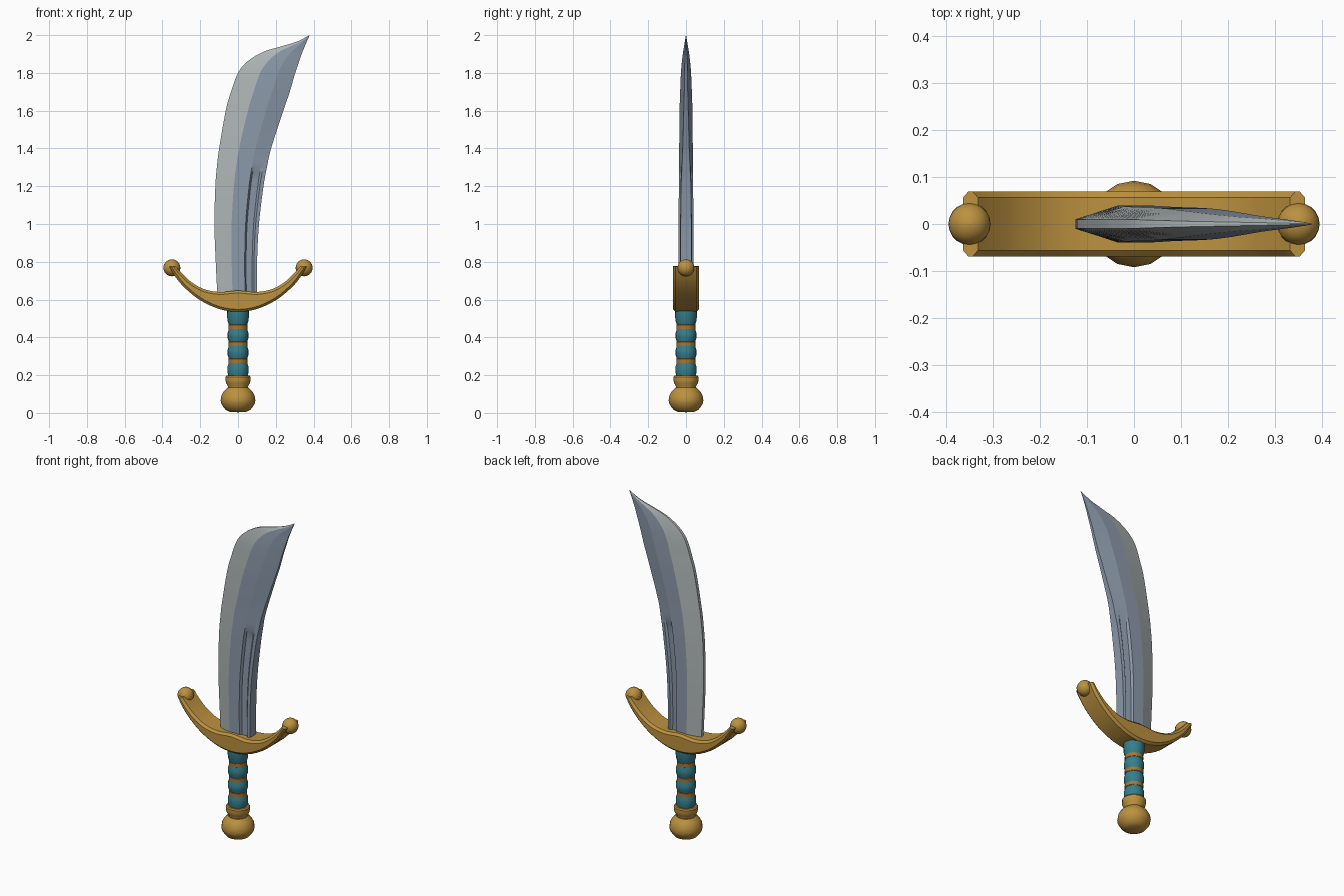
import bpy, bmesh, math

if "Cube" in bpy.data.objects:
    bpy.data.objects.remove(bpy.data.objects["Cube"])


def material(name, rgb):
    m = bpy.data.materials.new(name)
    m.diffuse_color = (*rgb, 1)
    m.use_nodes = True
    m.node_tree.nodes["Principled BSDF"].inputs["Base Color"].default_value = m.diffuse_color
    return m


gold = material("gold", (0.50, 0.285, 0.05))
bronze = material("bronze_band", (0.40, 0.18, 0.03))
teal = material("teal_leather", (0.035, 0.21, 0.26))
steel = material("blue_steel", (0.26, 0.32, 0.40))
edge_steel = material("pale_steel", (0.42, 0.46, 0.46))


def make(name, verts, faces, mats, rule=None, angle=30):
    """Mesh object with consistent normals, rule(face centre) picks the material."""
    me = bpy.data.meshes.new(name)
    me.from_pydata(verts, [], faces)
    bm = bmesh.new()
    bm.from_mesh(me)
    bmesh.ops.remove_doubles(bm, verts=bm.verts, dist=1e-5)
    bmesh.ops.recalc_face_normals(bm, faces=bm.faces)
    bm.to_mesh(me)
    bm.free()
    ob = bpy.data.objects.new(name, me)
    bpy.context.collection.objects.link(ob)
    for m in mats:
        me.materials.append(m)
    if rule:
        for p in me.polygons:
            p.material_index = rule(p.center)
    bpy.ops.object.select_all(action='DESELECT')
    ob.select_set(True)
    bpy.context.view_layer.objects.active = ob
    bpy.ops.object.shade_smooth_by_angle(angle=math.radians(angle))
    return ob


def skin(rings):
    """Join equal closed rings into a capped tube."""
    n = len(rings[0])
    verts = [v for r in rings for v in r]
    faces = [(i * n + j, i * n + (j + 1) % n, (i + 1) * n + (j + 1) % n, (i + 1) * n + j)
             for i in range(len(rings) - 1) for j in range(n)]
    faces += [tuple(range(n)), tuple(range(len(verts) - n, len(verts)))]
    return verts, faces


def smooth_rows(rows, steps):
    """Catmull-Rom interpolation through rows of numbers."""
    out = []
    for i in range(len(rows) - 1):
        p = [rows[max(0, min(len(rows) - 1, i + k))] for k in (-1, 0, 1, 2)]
        for s in range(steps):
            t = s / steps
            out.append([0.5 * (2 * b + (c - a) * t + (2 * a - 5 * b + 4 * c - d) * t * t
                               + (3 * b - a - 3 * c + d) * t ** 3) for a, b, c, d in zip(*p)])
    return out + [list(rows[-1])]


def lathe(name, profile, mats, rule=None, seg=16, angle=30):
    rings = [[(r * math.cos(2 * math.pi * k / seg), r * math.sin(2 * math.pi * k / seg), z)
              for k in range(seg)] for r, z in profile]
    return make(name, *skin(rings), mats, rule, angle)


# Blade rows: edge x, edge z, spine x, spine z, half thickness, spine share of thickness
blade_rows = [
    (-.108, .60, .100, .60, .039, .75),
    (-.118, .80, .101, .80, .039, .75),
    (-.125, 1.0, .111, 1.0, .039, .72),
    (-.120, 1.2, .135, 1.2, .038, .68),
    (-.112, 1.3, .153, 1.3, .037, .58),
    (-.100, 1.4, .175, 1.4, .036, .48),
    (-.065, 1.6, .240, 1.6, .034, .35),
    (-.037, 1.7, .274, 1.7, .031, .30),
    (.000, 1.80, .300, 1.79, .027, .30),
    (.050, 1.86, .320, 1.85, .022, .30),
    (.130, 1.91, .337, 1.90, .016, .30),
    (.220, 1.938, .352, 1.937, .011, .30),
    (.310, 1.965, .366, 1.970, .006, .30),
    (.377, 1.999, .379, 1.998, .001, .50),
]
columns = [0, .385, .70, .735, .88, .925, 1]
rings = []
for ex, ez, sx, sz, t, share in smooth_rows(blade_rows, 4):
    groove = max(0, min(1, (1.31 - sz) / 0.06)) * 0.013
    front = []
    for k, f in enumerate(columns):
        if k == 0:
            y = min(.010, t * .35)
        elif f <= .70:
            y = t
        else:
            y = t * (1 + (share - 1) * (f - .70) / .30)
        if k in (3, 4):
            y -= groove
        front.append((ex + (sx - ex) * f, -y, ez + (sz - ez) * f))
    rings.append(front + [(x, -y, z) for x, y, z in reversed(front)])
blade = make("blade", *skin(rings), [steel, edge_steel], angle=9)

# Pale cutting bevel: the first column strip on both sides and the narrow edge face
n = len(rings[0])
for p in blade.data.polygons:
    if len(p.vertices) == 4:
        cols = {v % n for v in p.vertices}
        if cols <= {0, 1, n - 2, n - 1}:
            p.material_index = 1

# Crossguard half: lower x, lower z, upper x, upper z
half = [(0, .535, 0, .648), (.10, .550, .095, .640), (.20, .596, .180, .655),
        (.28, .660, .250, .695), (.33, .718, .300, .742), (.364, .775, .332, .778)]
full = [(-a, b, -c, d) for a, b, c, d in reversed(half[1:])] + half
W, C = .069, .013
rings = []
for lx, lz, ux, uz in smooth_rows(full, 3):
    length = math.hypot(ux - lx, uz - lz)
    c = min(.35, C / length)
    section = [(0, W - C), (c, W), (1 - c, W), (1, W - C),
               (1, C - W), (1 - c, -W), (c, -W), (0, C - W)]
    rings.append([(lx + (ux - lx) * f, y, lz + (uz - lz) * f) for f, y in section])
make("crossguard", *skin(rings), [gold], angle=25)

# Ball finials on both guard ends
for side, label in ((-1, "left"), (1, "right")):
    ball = lathe("guard_ball_" + label,
                 [(max(.0005, .045 * math.sin(math.pi * i / 12)), -.045 * math.cos(math.pi * i / 12))
                  for i in range(13)], [gold], seg=20, angle=40)
    ball.location = (side * .35, 0, .768)

# Grip with swelling leather sections pinched by three bands
bands = [.275, .365, .455]
grip = [(.050, .190), (.056, .215), (.055, .245)]
for b in bands:
    grip += [(.049, b - .012), (.051, b - .011), (.051, b + .011), (.049, b + .012),
             (.056, b + .035), (.056, b + .055)]
grip = grip[:-1] + [(.059, .530), (.059, .56)]
lathe("grip", grip, [teal, bronze],
      lambda c: int(any(abs(c.z - b) < .0118 for b in bands)))

# Pommel and collar
lathe("pommel", [(.001, .003), (.045, .006), (.066, .017), (.078, .032), (.089, .050), (.092, .068),
                 (.088, .092), (.075, .115), (.055, .134)], [gold], angle=28)
lathe("pommel_collar", [(.052, .128), (.053, .140), (.063, .158), (.066, .170),
                        (.066, .190), (.061, .197), (.048, .198)], [gold])
